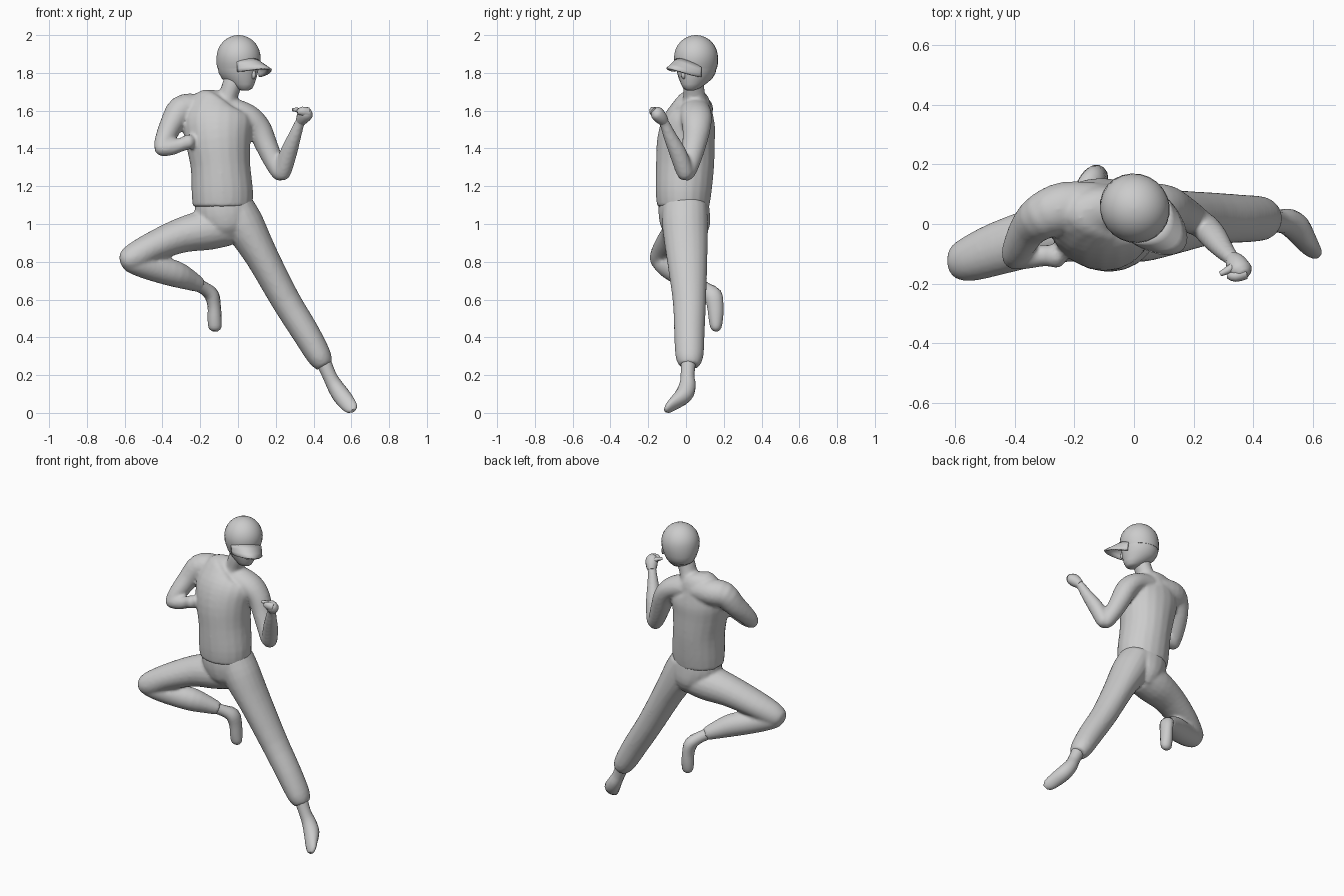
import bpy, bmesh, math
from mathutils import Vector, Matrix

def finish(name, bm, sharp=55):
    bmesh.ops.recalc_face_normals(bm, faces=bm.faces)
    me = bpy.data.meshes.new(name)
    bm.to_mesh(me)
    bm.free()
    for p in me.polygons:
        p.use_smooth = True
    me.set_sharp_from_angle(angle=math.radians(sharp))
    ob = bpy.data.objects.new(name, me)
    bpy.context.collection.objects.link(ob)
    return ob

def skin(bm, rings):
    vs = [[bm.verts.new(p) for p in r] for r in rings]
    n = len(vs[0])
    for a, b in zip(vs, vs[1:]):
        for i in range(n):
            bm.faces.new((a[i], a[(i + 1) % n], b[(i + 1) % n], b[i]))
    bm.faces.new(vs[0])
    bm.faces.new(vs[-1])

def smooth_path(pts, steps):
    out = []
    for i in range(len(pts) - 1):
        a, b = pts[max(i - 1, 0)], pts[i]
        c, d = pts[i + 1], pts[min(i + 2, len(pts) - 1)]
        for s in range(steps):
            t = s / steps
            out.append([0.5 * (2 * q + (r - p) * t + (2 * p - 5 * q + 4 * r - w) * t * t
                        + (3 * q - p - 3 * r + w) * t ** 3) for p, q, r, w in zip(a, b, c, d)])
    return out + [pts[-1]]

def loft(bm, pts, n=20, steps=3):
    """Rounded tube through (x, y, z, radius across, radius in depth)."""
    pts = [list(p) + [p[3]] * (5 - len(p)) for p in pts]
    pts = smooth_path(pts, steps)
    cen = [Vector(p[:3]) for p in pts]
    rings = []
    for i, p in enumerate(pts):
        t = (cen[min(i + 1, len(cen) - 1)] - cen[max(i - 1, 0)]).normalized()
        u = Vector((0, 1, 0)).cross(t).normalized()
        v = t.cross(u)
        rings.append([cen[i] + u * p[3] * math.cos(a) + v * p[4] * math.sin(a)
                      for a in (2 * math.pi * k / n for k in range(n))])
    skin(bm, rings)

def blend(name, tubes, voxel=.01, smooth=4):
    """Melts overlapping tubes into one continuous smooth skin."""
    bm = bmesh.new()
    for t in tubes:
        loft(bm, t)
    ob = finish(name, bm, 180)
    rm = ob.modifiers.new("melt", 'REMESH')
    rm.mode = 'VOXEL'
    rm.voxel_size = voxel
    rm.use_smooth_shade = True
    sm = ob.modifiers.new("soften", 'SMOOTH')
    sm.iterations = smooth
    return ob

def single(name, pts, n=14):
    bm = bmesh.new()
    loft(bm, pts, n)
    return finish(name, bm)

# Head frame: local +x is the facing direction
HEAD = Matrix.Translation((0.003, 0.053, 0)) @ Matrix.Rotation(math.radians(-40), 4, 'Z')

def head_loft(name, rows, n=24):
    """Rings of (z, forward offset, forward radius, side radius)."""
    rings = [[HEAD @ Vector((f + rf * math.cos(a), rs * math.sin(a), z))
              for a in (2 * math.pi * k / n for k in range(n))] for z, f, rf, rs in rows]
    bm = bmesh.new()
    skin(bm, rings)
    return finish(name, bm)

# Shirt, arms and neck
torso = [(-.082, -.015, 1.09, .158, .138), (-.083, -.013, 1.17, .163, .148),
         (-.093, -.005, 1.31, .158, .154), (-.105, 0, 1.44, .173, .153),
         (-.108, .018, 1.54, .186, .14), (-.1, .038, 1.61, .16, .11),
         (-.08, .05, 1.645, .11, .08), (-.06, .05, 1.67, .055, .055)]
neck = [(-.075, .05, 1.6, .085, .08), (-.055, .045, 1.67, .053, .06),
        (-.03, .04, 1.74, .052, .056), (-.01, .045, 1.8, .052, .056)]
lowered_upper = [(-.06, .05, 1.6, .07, .08), (.01, .05, 1.585, .069, .085),
                 (.07, .055, 1.555, .066, .083), (.115, .055, 1.5, .064, .074),
                 (.145, .045, 1.43, .06, .065), (.185, .025, 1.34, .053, .055),
                 (.222, .002, 1.268, .044, .045), (.235, -.008, 1.24, .025, .025)]
lowered_fore = [(.226, .01, 1.245, .022), (.234, -.003, 1.268, .044),
                (.265, -.04, 1.37, .046), (.3, -.085, 1.465, .035),
                (.325, -.112, 1.53, .027), (.343, -.13, 1.56, .027)]
raised_upper = [(-.13, .055, 1.605, .07, .085), (-.23, .055, 1.61, .08, .087),
                (-.3, .03, 1.6, .079, .08), (-.35, -.01, 1.53, .063, .068),
                (-.385, -.07, 1.455, .053, .056), (-.403, -.107, 1.41, .043, .044),
                (-.408, -.12, 1.395, .026, .026)]
raised_fore = [(-.44, -.112, 1.4, .02), (-.415, -.11, 1.402, .041),
               (-.36, -.108, 1.405, .043), (-.3, -.106, 1.42, .036),
               (-.27, -.107, 1.432, .039), (-.248, -.11, 1.436, .038),
               (-.23, -.112, 1.438, .02)]
blend("shirt_and_arms", [torso, neck, lowered_upper, lowered_fore, raised_upper, raised_fore])

# Trousers
seat = [(-.08, -.012, 1.13, .148, .13), (-.07, -.01, 1.06, .157, .136),
        (-.055, 0, .98, .12, .127), (-.045, 0, .91, .06, .08)]
straight_leg = [(-.01, -.005, 1.1, .092, .117), (.03, -.005, 1.0, .107, .122),
                (.125, .005, .83, .088, .109), (.25, .018, .6, .078, .089),
                (.355, .018, .43, .074, .081), (.43, .018, .3, .065, .074),
                (.458, .016, .25, .046, .052)]
bent_thigh = [(-.05, 0, .985, .1, .11), (-.16, -.01, .97, .108, .115),
              (-.3, -.035, .94, .093, .1), (-.45, -.08, .88, .079, .09),
              (-.55, -.117, .825, .073, .076), (-.6, -.13, .803, .054, .057),
              (-.62, -.133, .795, .024, .024)]
bent_shin = [(-.62, -.14, .81, .025), (-.59, -.13, .81, .054),
             (-.53, -.105, .793, .067), (-.44, -.065, .765, .07),
             (-.33, -.01, .735, .07), (-.25, .045, .70, .053), (-.2, .08, .675, .039)]
blend("trousers", [seat, straight_leg, bent_thigh, bent_shin])

# Feet
single("straight_leg_foot", [(.44, .015, .3, .042), (.483, .008, .2, .037, .037),
                             (.512, .008, .145, .042, .044), (.545, -.012, .095, .047, .047),
                             (.58, -.064, .05, .043, .031), (.602, -.095, .024, .034, .02),
                             (.61, -.11, .012, .015, .01)])
single("bent_leg_foot", [(-.24, .05, .692, .037), (-.18, .1, .66, .034),
                         (-.14, .142, .625, .039, .048), (-.126, .155, .565, .035, .044),
                         (-.124, .158, .5, .037, .039), (-.122, .158, .45, .033, .029),
                         (-.122, .157, .432, .014, .012)])

# Lifted fist with curled fingers and thumb
single("lifted_fist", [(.33, -.115, 1.54, .026), (.345, -.135, 1.565, .037, .035),
                       (.36, -.158, 1.59, .04, .034), (.37, -.172, 1.605, .02, .02)], 12)
single("curled_fingers", [(.372, -.165, 1.59, .026, .022), (.34, -.175, 1.597, .024, .02),
                          (.318, -.17, 1.592, .014)], 10)
single("thumb", [(.345, -.135, 1.585, .016), (.315, -.155, 1.603, .013),
                 (.289, -.168, 1.605, .008)], 8)

# Head and cap
head_loft("head", [(1.708, .045, .018, .024), (1.716, .04, .042, .04), (1.74, .022, .072, .06),
                   (1.77, .003, .098, .082), (1.8, -.002, .109, .097), (1.84, -.003, .115, .107),
                   (1.87, 0, .113, .107)])
single("nose", [tuple(HEAD @ Vector((.095, 0, 1.825))) + (.008,),
                tuple(HEAD @ Vector((.105, 0, 1.788))) + (.013,),
                tuple(HEAD @ Vector((.097, 0, 1.773))) + (.008,)], 8)
dome = [(1.822, -.005, .112, .104), (1.85, -.002, .119, .112)]
for k in range(9):
    a = math.radians(k * 10.9)
    dome.append((1.88 + .12 * math.sin(a), 0, .119 * math.cos(a), .115 * math.cos(a)))
head_loft("cap_crown", dome)

# Curved brim, tapering to nothing at the temples
bm = bmesh.new()
grid = []
for i in range(17):
    s = math.sin(math.pi / 2 * (-1 + i / 8))
    inner = .119 * math.sqrt(1 - (.79 * s) ** 2) - .008
    reach = .096 * max(0, 1 - s * s) ** .6 + .004
    grid.append([bm.verts.new(HEAD @ Vector((inner + reach * t, s * .09,
                 1.874 - .052 * t - .03 * s * s - .014 * s))) for t in (0, .33, .67, 1)])
for a, b in zip(grid, grid[1:]):
    for j in range(3):
        bm.faces.new((a[j], a[j + 1], b[j + 1], b[j]))
brim = finish("cap_brim", bm)
mod = brim.modifiers.new("thickness", 'SOLIDIFY')
mod.thickness = .01
mod.offset = 0
